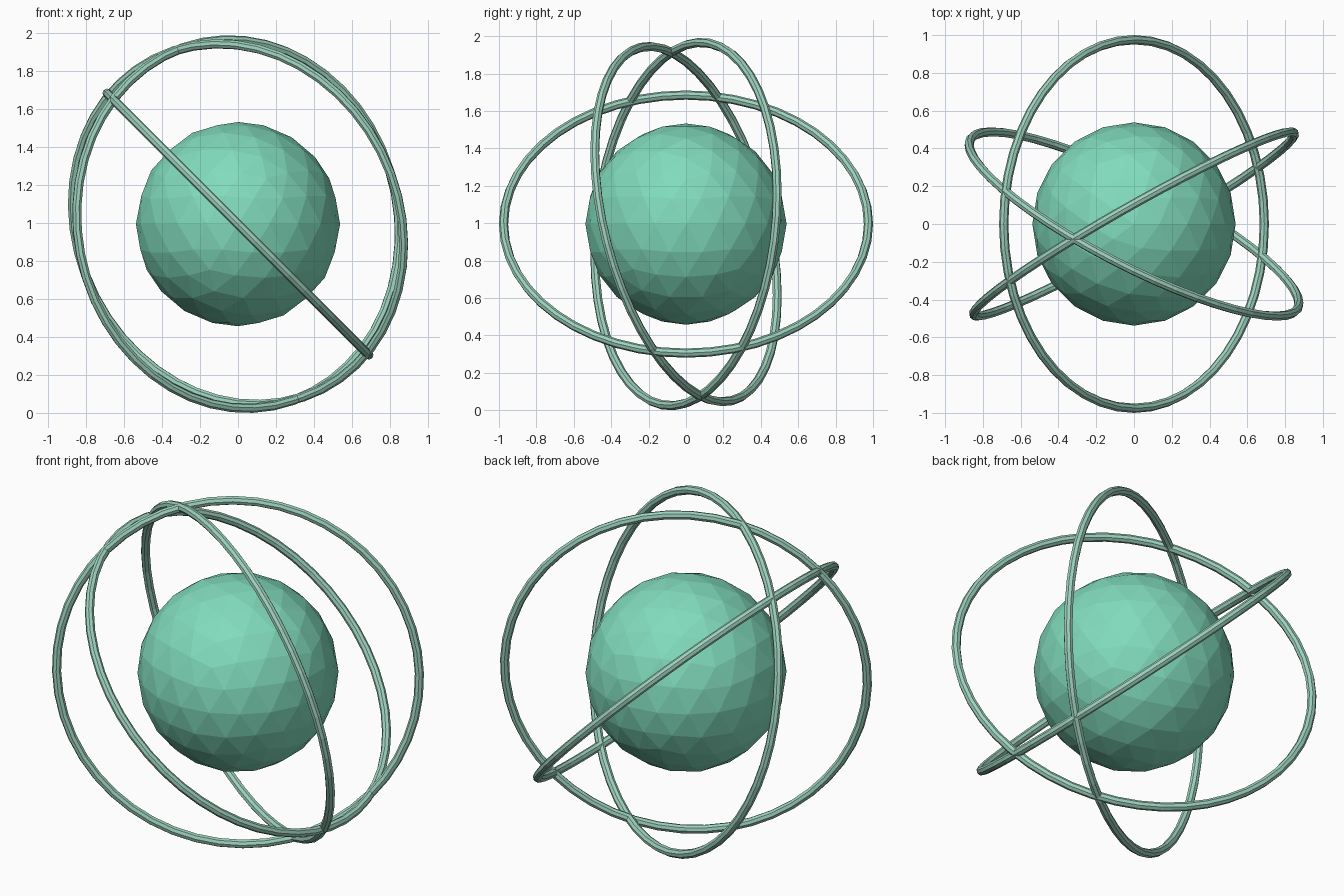
import bpy
from math import radians

# Remove the default cube
cube = bpy.data.objects.get("Cube")
if cube:
    bpy.data.objects.remove(cube, do_unlink=True)

CENTRE = (0, 0, 0.995)


def make_material(name, rgb):
    colour = (*rgb, 1)
    mat = bpy.data.materials.new(name)
    mat.use_nodes = True
    mat.diffuse_color = colour
    bsdf = next(n for n in mat.node_tree.nodes if n.type == 'BSDF_PRINCIPLED')
    bsdf.inputs["Base Color"].default_value = colour
    return mat


def finish(name, mat):
    obj = bpy.context.object
    obj.name = name
    obj.data.materials.append(mat)
    bpy.ops.object.shade_flat()


core_green = make_material("mint green", (0.22, 0.71, 0.51))
ring_green = make_material("pale sage green", (0.34, 0.64, 0.51))

# Faceted core
bpy.ops.mesh.primitive_ico_sphere_add(subdivisions=3, radius=0.538, location=CENTRE)
finish("core", core_green)

# Three tilted orbit rings: (x tilt, y tilt) in degrees
tilts = {
    "ring_diagonal": (0, 45),
    "ring_steep": (60, 79),
    "ring_leaning": (-60, 63),
}
for name, (tilt_x, tilt_y) in tilts.items():
    bpy.ops.mesh.primitive_torus_add(
        major_radius=0.9755, minor_radius=0.0245,
        major_segments=48, minor_segments=8, location=CENTRE,
        rotation=(radians(tilt_x), radians(tilt_y), 0))
    finish(name, ring_green)
